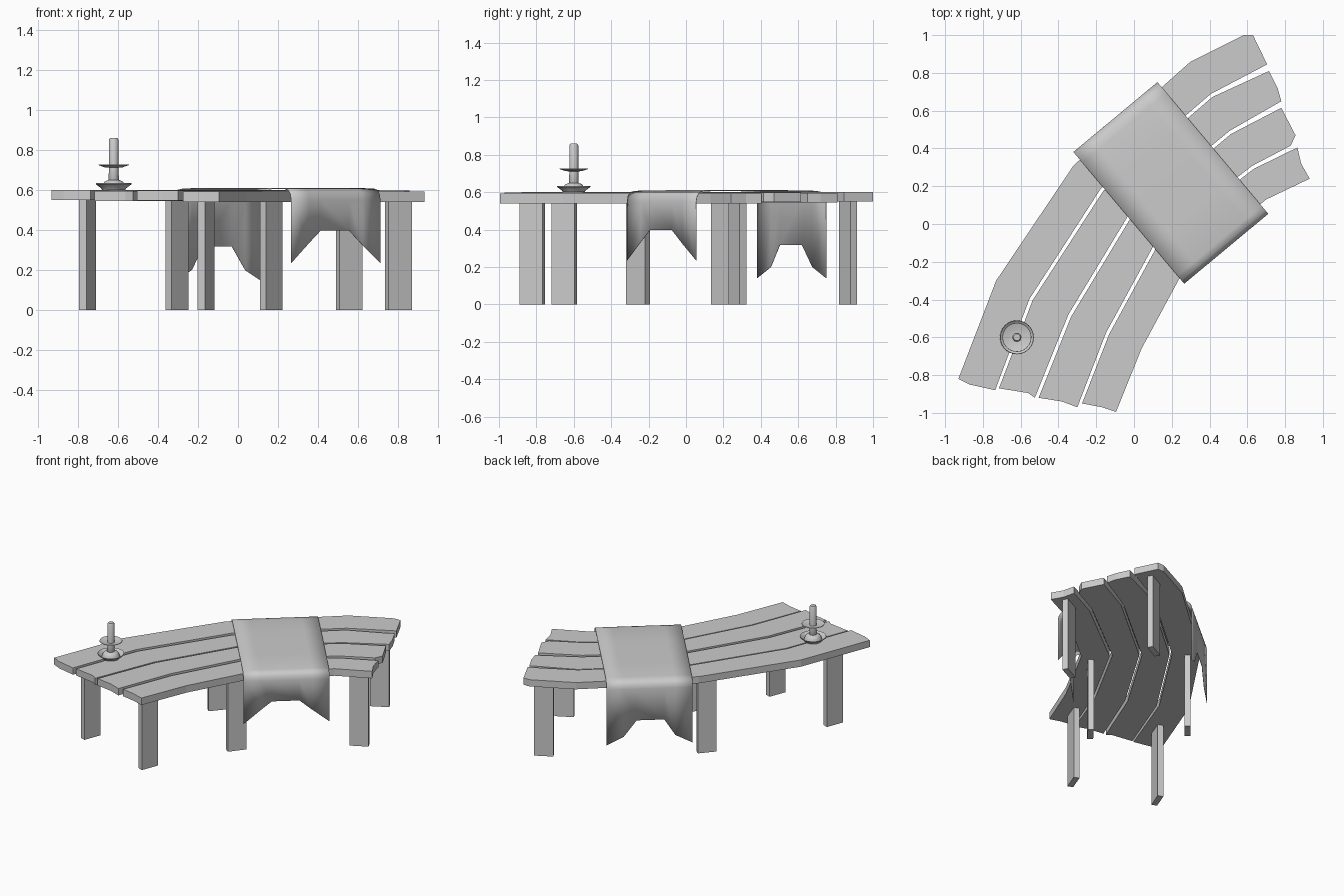
import bpy, bmesh, math
from mathutils import Vector

if "Cube" in bpy.data.objects:
    bpy.data.objects.remove(bpy.data.objects["Cube"])


def make(name, verts, faces, angle=None):
    me = bpy.data.meshes.new(name)
    bm = bmesh.new()
    vs = [bm.verts.new(v) for v in verts]
    for f in faces:
        bm.faces.new([vs[i] for i in f])
    bmesh.ops.recalc_face_normals(bm, faces=bm.faces)
    bm.to_mesh(me)
    bm.free()
    ob = bpy.data.objects.new(name, me)
    bpy.context.collection.objects.link(ob)
    if angle:
        bpy.ops.object.select_all(action='DESELECT')
        bpy.context.view_layer.objects.active = ob
        ob.select_set(True)
        bpy.ops.object.shade_smooth_by_angle(angle=math.radians(angle))
    return ob


def prism(name, outline, z0, z1):
    n = len(outline)
    verts = [(x, y, z) for z in (z0, z1) for x, y in outline]
    faces = [list(range(n)), list(range(n, 2 * n))]
    faces += [(i, (i + 1) % n, n + (i + 1) % n, n + i) for i in range(n)]
    return make(name, verts, faces)


def lathe(name, profile, centre, n=24):
    cx, cy = centre
    verts = [(cx + r * math.cos(2 * math.pi * k / n), cy + r * math.sin(2 * math.pi * k / n), z)
             for r, z in profile for k in range(n)]
    faces = [(j * n + k, j * n + (k + 1) % n, (j + 1) * n + (k + 1) % n, (j + 1) * n + k)
             for j in range(len(profile) - 1) for k in range(n)]
    faces += [list(range(n)), list(range((len(profile) - 1) * n, len(profile) * n))]
    return make(name, verts, faces, 35)


# Curved plank top: five seams crossing three bend stations, outer to inner
seams = [[(-.73, -.30), (-.32, .31), (.30, .86)],
         [(-.545, -.40), (-.17, .18), (.41, .68)],
         [(-.34, -.485), (-.02, .045), (.51, .485)],
         [(-.14, -.58), (.13, -.085), (.63, .30)],
         [(.04, -.66), (.28, -.215), (.70, .13)]]
# Ragged plank ends, listed outer to inner
near = [[(-.93, -.82), (-.87, -.85), (-.735, -.88)],
        [(-.715, -.87), (-.56, -.895), (-.525, -.92)],
        [(-.505, -.92), (-.38, -.94), (-.30, -.97)],
        [(-.275, -.95), (-.17, -.97), (-.095, -.995)]]
far = [[(.58, 1.0), (.63, 1.0), (.705, .845)],
       [(.715, .81), (.76, .72), (.78, .65)],
       [(.78, .615), (.855, .47), (.83, .415)],
       [(.865, .405), (.885, .32), (.93, .24)]]
heights = [(.55, .60), (.545, .595), (.547, .598), (.54, .592)]
inward = [Vector(seams[4][k]) - Vector(seams[0][k]) for k in range(3)]
for i in range(4):
    def side(j, gap):
        return [tuple(Vector(p) + d.normalized() * gap) for p, d in zip(seams[j], inward)]
    left = side(i, .009 if i else 0)
    right = side(i + 1, -.009 if i < 3 else 0)
    outline = left + far[i] + right[::-1] + near[i][::-1]
    prism(f"tabletop_plank_{i + 1}", outline, *heights[i])

# Board legs turned along the curve
legs = [("near_outer_leg", -.75, -.65, 69), ("near_inner_leg", -.16, -.822, 69),
        ("middle_outer_leg", -.305, .195, 49), ("middle_inner_leg", .165, -.257, 52),
        ("far_outer_leg", .555, .867, 28), ("far_inner_leg", .80, .275, 27)]
for name, x, y, a in legs:
    t = Vector((math.cos(math.radians(a)), math.sin(math.radians(a)))) * .065
    s = Vector((-t.y, t.x)) * (.02 / .065)
    c = Vector((x, y))
    prism(name, [tuple(p) for p in (c + t + s, c - t + s, c - t - s, c + t - s)], 0, .552)

# Cloth runner draped across, with notched hanging ends
corner, across, along = Vector((-.32, .38)), Vector((.445, .37)), Vector((.585, -.695))
columns = [(0, .14, .235), (.2, .20, .335), (.33, .318, .397),
           (.65, .318, .397), (.8, .20, .325), (1, .14, .235)]
bend = [(0, .55), (.008, .58), (.03, .599), (.08, .606), (.3, .609), (.7, .609),
        (.94, .606), (.975, .599), (.993, .58), (1, .55)]
verts, faces = [], []
for u, back, front in columns:
    for v, z in [(0, back)] + bend + [(1, front)]:
        p = corner + across * u + along * v
        verts.append((p.x, p.y, z))
m = len(bend) + 2
for c in range(len(columns) - 1):
    for r in range(m - 1):
        faces.append((c * m + r, c * m + r + 1, (c + 1) * m + r + 1, (c + 1) * m + r))
cloth = make("cloth_runner", verts, faces, 50)
mod = cloth.modifiers.new("thickness", 'SOLIDIFY')
mod.thickness = .003
mod.offset = 0

# Candlestick: dish with socket, drip tray, candle
spot = (-.62, -.60)
lathe("candle_dish", [(.058, .60), (.062, .608), (.09, .629), (.088, .634), (.06, .612),
                      (.054, .63), (.045, .642), (.026, .65)], spot)
lathe("drip_tray", [(.022, .711), (.045, .713), (.077, .724), (.076, .727), (.045, .718), (.022, .716)], spot)
lathe("candle", [(.02, .64), (.026, .65), (.024, .70), (.024, .85), (.018, .86)], spot, 16)
